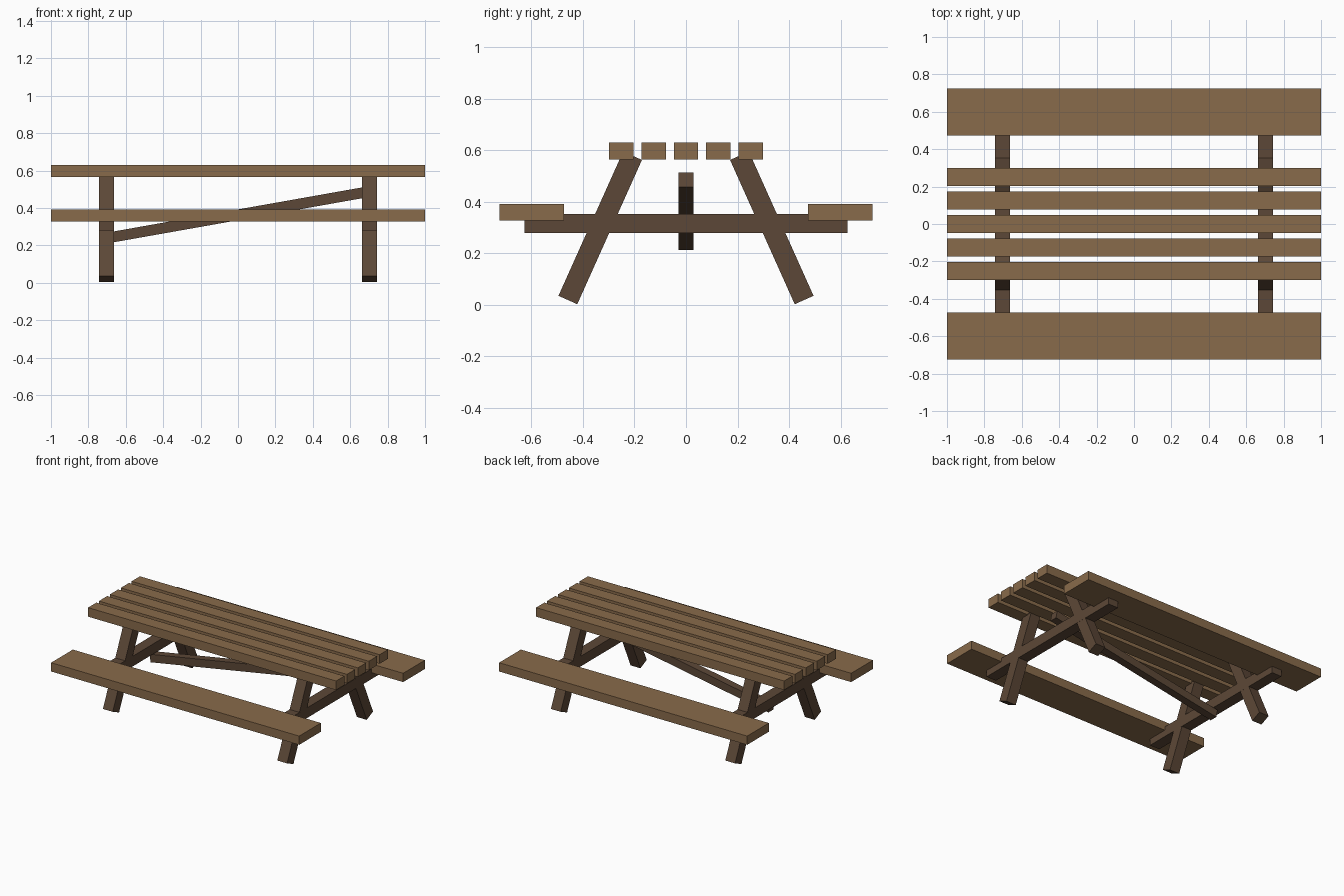
import bpy
import math

if "Cube" in bpy.data.objects:
    bpy.data.objects.remove(bpy.data.objects["Cube"])


def material(name, rgb):
    m = bpy.data.materials.new(name)
    m.diffuse_color = (*rgb, 1)
    m.use_nodes = True
    m.node_tree.nodes["Principled BSDF"].inputs["Base Color"].default_value = m.diffuse_color
    return m


light_wood = material("light wood", (0.25, 0.147, 0.07))
dark_wood = material("dark wood", (0.108, 0.064, 0.038))


def beam(name, center, size, mat, rot=(0, 0, 0)):
    bpy.ops.mesh.primitive_cube_add(size=1, location=center, rotation=rot)
    ob = bpy.context.object
    ob.name = name
    ob.scale = size
    ob.data.materials.append(mat)
    return ob


# Table top slats
for i in range(5):
    beam(f"table_slat_{i + 1}", (0, (i - 2) * 0.1255, 0.597), (2, 0.095, 0.066), light_wood)

# Bench seats
for side, s in (("front", -1), ("back", 1)):
    beam(f"{side}_seat", (0, s * 0.599, 0.359), (2, 0.25, 0.064), light_wood)

# Two end frames: cross beam and splayed legs
b, t = (0.4585, 0.019), (0.2075, 0.579)
length = math.hypot(b[0] - t[0], t[1] - b[1])
tilt = math.atan2(b[0] - t[0], t[1] - b[1])
for end, sx in (("left", -1), ("right", 1)):
    x = sx * 0.703
    beam(f"{end}_cross_beam", (x, 0, 0.316), (0.08, 1.252, 0.074), dark_wood)
    for side, s in (("front", -1), ("back", 1)):
        beam(f"{end}_{side}_leg", (x, s * (b[0] + t[0]) / 2, (b[1] + t[1]) / 2),
             (0.079, 0.08, length), dark_wood, (s * tilt, 0, 0))

# Diagonal brace between the frames
beam("diagonal_brace", (0, 0, 0.363), (1.4, 0.057, 0.057), dark_wood, (0, -math.radians(10.05), 0))
